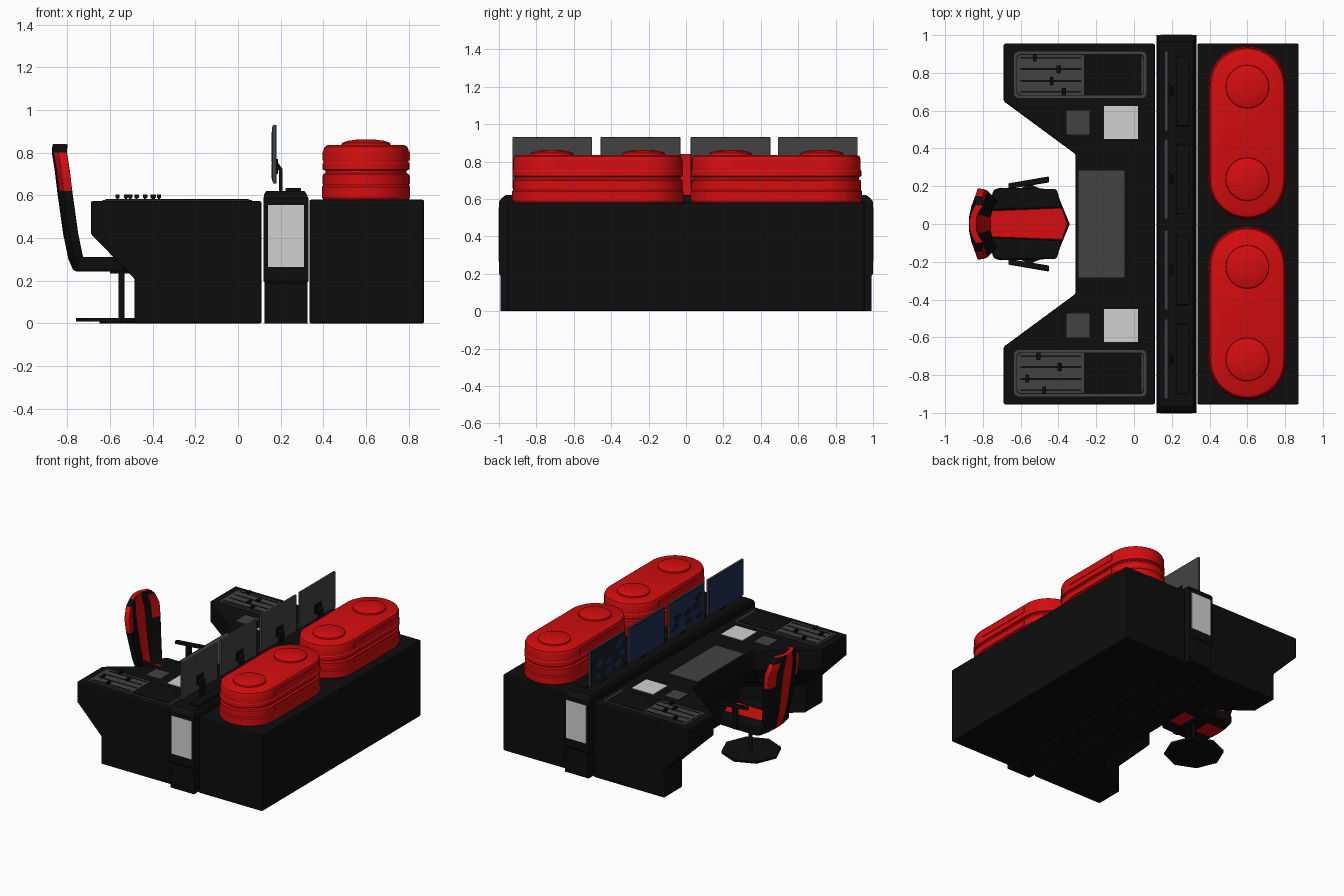
import bpy, bmesh, math, random

if "Cube" in bpy.data.objects:
    bpy.data.objects.remove(bpy.data.objects["Cube"])
random.seed(4)


def material(name, r, g, b):
    m = bpy.data.materials.new(name)
    m.use_nodes = True
    m.diffuse_color = (r, g, b, 1)
    m.node_tree.nodes["Principled BSDF"].inputs["Base Color"].default_value = (r, g, b, 1)
    return m


BLACK = material("black", 0.004, 0.004, 0.004)
RED = material("red", 0.66, 0.004, 0.005)
GREY = material("dark grey", 0.055, 0.055, 0.055)
PAPER = material("pale grey", 0.64, 0.64, 0.64)
BLUE = material("screen blue", 0.013, 0.028, 0.085)
MAP = material("map dark", 0.006, 0.012, 0.02)


def loft(name, rings, mats, rule=None, bevel=0, smooth=False):
    """Skin a stack of equal rings of 3D points and cap both ends."""
    bm = bmesh.new()
    rows = [[bm.verts.new(p) for p in ring] for ring in rings]
    n = len(rows[0])
    for a, b in zip(rows, rows[1:]):
        for i in range(n):
            j = (i + 1) % n
            bm.faces.new((a[i], a[j], b[j], b[i]))
    bm.faces.new(rows[0])
    bm.faces.new(rows[-1])
    bmesh.ops.recalc_face_normals(bm, faces=bm.faces)
    if rule:
        for f in bm.faces:
            f.material_index = rule(f.calc_center_median())
    me = bpy.data.meshes.new(name)
    bm.to_mesh(me)
    bm.free()
    for m in mats:
        me.materials.append(m)
    ob = bpy.data.objects.new(name, me)
    bpy.context.collection.objects.link(ob)
    if bevel:
        mod = ob.modifiers.new("bevel", "BEVEL")
        mod.width = bevel
        mod.segments = 2
    if smooth:
        bpy.ops.object.select_all(action="DESELECT")
        ob.select_set(True)
        bpy.context.view_layer.objects.active = ob
        bpy.ops.object.shade_smooth_by_angle(angle=math.radians(30))
    return ob


def prism(name, pts, lo, hi, mat, axis="z", **kw):
    """Extrude an outline along z, x or y."""
    place = {"z": lambda a, b, h: (a, b, h),
             "x": lambda a, b, h: (h, a, b),
             "y": lambda a, b, h: (a, h, b)}[axis]
    return loft(name, [[place(a, b, h) for a, b in pts] for h in (lo, hi)], [mat], **kw)


def rect(x0, x1, y0, y1):
    return [(x0, y0), (x1, y0), (x1, y1), (x0, y1)]


def box(name, x0, x1, y0, y1, z0, z1, mat, **kw):
    return prism(name, rect(x0, x1, y0, y1), z0, z1, mat, **kw)


def circle(cx, cy, r, n):
    return [(cx + r * math.cos(2 * math.pi * i / n), cy + r * math.sin(2 * math.pi * i / n))
            for i in range(n)]


def round_rect(x0, x1, y0, y1, r):
    pts = []
    for k, (cx, cy) in enumerate(rect(x0 + r, x1 - r, y0 + r, y1 - r)):
        for i in range(5):
            a = math.pi + math.pi / 2 * (k + i / 4)
            pts.append((cx + r * math.cos(a), cy + r * math.sin(a)))
    return pts


def mirrored(half):
    return half + [(x, -y) for x, y in reversed(half)]


# Desk with angled wings and undercut legs
top = mirrored([(0.11, 0.955), (-0.69, 0.955), (-0.69, 0.65), (-0.31, 0.37)])
foot = mirrored([(0.11, 0.955), (-0.485, 0.955), (-0.485, 0.74), (-0.12, 0.47)])
loft("desk", [[(x, y, z) for x, y in ring] for ring, z in
              ((foot, 0), (foot, 0.21), (top, 0.42), (top, 0.573))], [BLACK], bevel=0.008)
box("desk_pad", -0.295, -0.05, -0.283, 0.283, 0.57, 0.578, GREY)

# Wing equipment: fader boards, keypads and papers
knobs = {1: (-0.37, -0.435, -0.4, -0.525), -1: (-0.505, -0.395, -0.565, -0.475)}
slots = {1: (0.70, 0.757, 0.82, 0.88), -1: (-0.70, -0.757, -0.82, -0.88)}
for s, side in ((1, "left"), (-1, "right")):
    def span(a, b):
        return sorted((s * a, s * b))
    for part, inset, z, mat in (("frame", 0, 0.579, GREY), ("groove", 0.012, 0.5805, BLACK),
                                ("plate", 0.016, 0.582, GREY)):
        y0, y1 = span(0.668, 0.912)
        prism(f"{side}_board_{part}",
              round_rect(-0.635 + inset, 0.065 - inset, y0 + inset, y1 - inset, 0.022),
              0.57, z, mat)
    box(f"{side}_board_screen", -0.265, 0.04, *span(0.682, 0.9), 0.575, 0.584, BLACK)
    for i, (y, x) in enumerate(zip(slots[s], knobs[s])):
        box(f"{side}_slot_{i}", -0.6, -0.28, y - 0.005, y + 0.005, 0.577, 0.584, BLACK)
        box(f"{side}_fader_stem_{i}", x - 0.005, x + 0.005, y - 0.01, y + 0.01, 0.58, 0.593, BLACK)
        box(f"{side}_fader_cap_{i}", x - 0.01, x + 0.01, y - 0.02, y + 0.02, 0.588, 0.605,
            BLACK, bevel=0.003)
    box(f"{side}_keypad", -0.357, -0.235, *span(0.475, 0.6), 0.57, 0.579, GREY)
    box(f"{side}_paper", -0.16, 0.02, *span(0.45, 0.625), 0.57, 0.577, PAPER)
    # End panel of the console
    box(f"{side}_end_panel", 0.14, 0.31, *span(0.995, 1.002), 0.265, 0.555, PAPER)

# Central console with a recessed plinth and chamfered top
levels = ((0, 0.125, 0.325, 0.993), (0.19, 0.125, 0.325, 0.993), (0.2, 0.12, 0.33, 1),
          (0.585, 0.12, 0.33, 1), (0.605, 0.122, 0.322, 0.985), (0.62, 0.132, 0.312, 0.965))
loft("console", [[(x, y, z) for x, y in rect(x0, x1, -w, w)] for z, x0, x1, w in levels], [BLACK])

# Monitors on bent arms
for i, y in enumerate((-0.715, -0.243, 0.238, 0.705)):
    w = 0.213
    box(f"monitor_{i}", 0.163, 0.18, y - w, y + w, 0.655, 0.93, GREY, bevel=0.003)
    prism(f"screen_{i}", rect(y - w + 0.008, y + w - 0.008, 0.664, 0.922), 0.16, 0.165,
          BLUE if i != 3 else MAP, axis="x")
    if i in (1, 3):
        for k in range(7):
            cy = y - 0.13 + 0.13 * (k % 3) + random.uniform(-0.02, 0.02)
            cz = 0.715 + 0.075 * (k // 3) + random.uniform(-0.01, 0.01)
            blob = [(cy + (a - cy) * q, cz + (b - cz) * q * 0.6)
                    for a, b in circle(cy, cz, 0.06, 9) for q in [random.uniform(0.4, 1)]]
            prism(f"map_patch_{i}_{k}", blob, 0.158 - 0.0002 * k, 0.161,
                  MAP if i == 1 else BLUE, axis="x")
    arm = [(0.192, 0.61), (0.192, 0.715), (0.176, 0.73), (0.176, 0.755), (0.19, 0.75),
           (0.208, 0.725), (0.208, 0.61)]
    prism(f"monitor_arm_{i}", arm, y - 0.025, y + 0.025, BLACK, axis="y")
    box(f"monitor_mount_{i}", 0.178, 0.187, y - 0.04, y + 0.04, 0.7, 0.77, BLACK)
    box(f"console_block_{i}", 0.222, 0.295, y - 0.185, y + 0.185, 0.615, 0.634, BLACK, bevel=0.004)

# Rear cabinet
box("cabinet", 0.335, 0.872, -0.955, 0.955, 0, 0.58, BLACK, bevel=0.008)


# Rounded storage cases with domed caps
def stadium(cx, cy, half, r, n=20):
    pts = []
    for end in (0, 1):
        for i in range(n + 1):
            a = math.pi * (end + i / n)
            pts.append((cx + r * math.cos(a), cy + (half if end == 0 else -half) + r * math.sin(a)))
    return pts


profile = ((0.575, 0.197), (0.592, 0.207), (0.64, 0.207), (0.648, 0.201), (0.698, 0.201),
           (0.706, 0.19), (0.716, 0.19), (0.722, 0.204), (0.748, 0.204), (0.754, 0.2),
           (0.812, 0.2), (0.828, 0.193), (0.836, 0.178))
for c, cy in enumerate((-0.472, 0.482)):
    loft(f"case_{c}", [[(x, y, z) for x, y in stadium(0.6, cy, 0.252, r)] for z, r in profile],
         [RED], smooth=True)
    for d in (-1, 1):
        rings = ((0.83, 0.116), (0.846, 0.113), (0.856, 0.085), (0.862, 0.04))
        loft(f"case_cap_{c}_{d}", [[(x, y, z) for x, y in circle(0.6, cy + d * 0.245, r, 32)]
                                   for z, r in rings], [RED], smooth=True)
        for z0, z1 in ((0.654, 0.694), (0.763, 0.806)):
            x = 0.6 + d * 0.201
            box(f"case_label_{c}_{d}", x - 0.004, x + 0.004, cy - 0.23, cy + 0.23, z0, z1, RED)

# Chair base and column
prism("chair_base", circle(-0.55, 0, 0.21, 8), 0.01, 0.025, BLACK)
prism("chair_foot", circle(-0.55, 0, 0.1, 8), 0, 0.012, BLACK)
prism("chair_column", circle(-0.545, 0, 0.014, 12), 0.02, 0.25, BLACK, smooth=True)
box("chair_seat_plate", -0.6, -0.49, -0.09, 0.09, 0.235, 0.25, BLACK)

# Chair seat: red middle, black sides
prism("seat_middle", [(-0.77, -0.07), (-0.38, -0.085), (-0.35, 0), (-0.38, 0.085), (-0.77, 0.07)],
      0.247, 0.308, RED, bevel=0.008)
for s, side in ((1, "left"), (-1, "right")):
    prism(f"{side}_seat_side", [(x, s * y) for x, y in
                                ((-0.77, 0.07), (-0.745, 0.18), (-0.71, 0.192), (-0.41, 0.185),
                                 (-0.38, 0.085))], 0.243, 0.312, BLACK, bevel=0.012)
    prism(f"{side}_armrest", [(x, s * y) for x, y in
                              ((-0.665, 0.185), (-0.45, 0.22), (-0.45, 0.252), (-0.665, 0.215))],
          0.43, 0.455, BLACK, bevel=0.006)
    box(f"{side}_armrest_post", -0.575, -0.535, s * 0.2 - 0.012, s * 0.2 + 0.012, 0.26, 0.435, BLACK)

# Chair back: curved shell with a red stripe and red upper wings
columns = (-1, -0.62, -0.27, 0.27, 0.62, 1)
sections = ((0.25, -0.775, 0.1), (0.3, -0.797, 0.13), (0.42, -0.822, 0.155), (0.62, -0.85, 0.185),
            (0.72, -0.862, 0.19), (0.8, -0.875, 0.15), (0.84, -0.872, 0.1))
rings = []
for z, x, w in sections:
    rear = [(x + 0.035 * f * f, f * w, z) for f in columns]
    front = [(x + 0.035 + 0.04 * f * f, f * w * 0.96, z) for f in reversed(columns)]
    rings.append(rear + front)


def back_colour(c):
    wing = 0.62 < c.z < 0.8 and abs(c.y) > 0.12
    return 1 if abs(c.y) < 0.03 or wing else 0


loft("chair_back", rings, [BLACK, RED], rule=back_colour, bevel=0.004, smooth=True)
